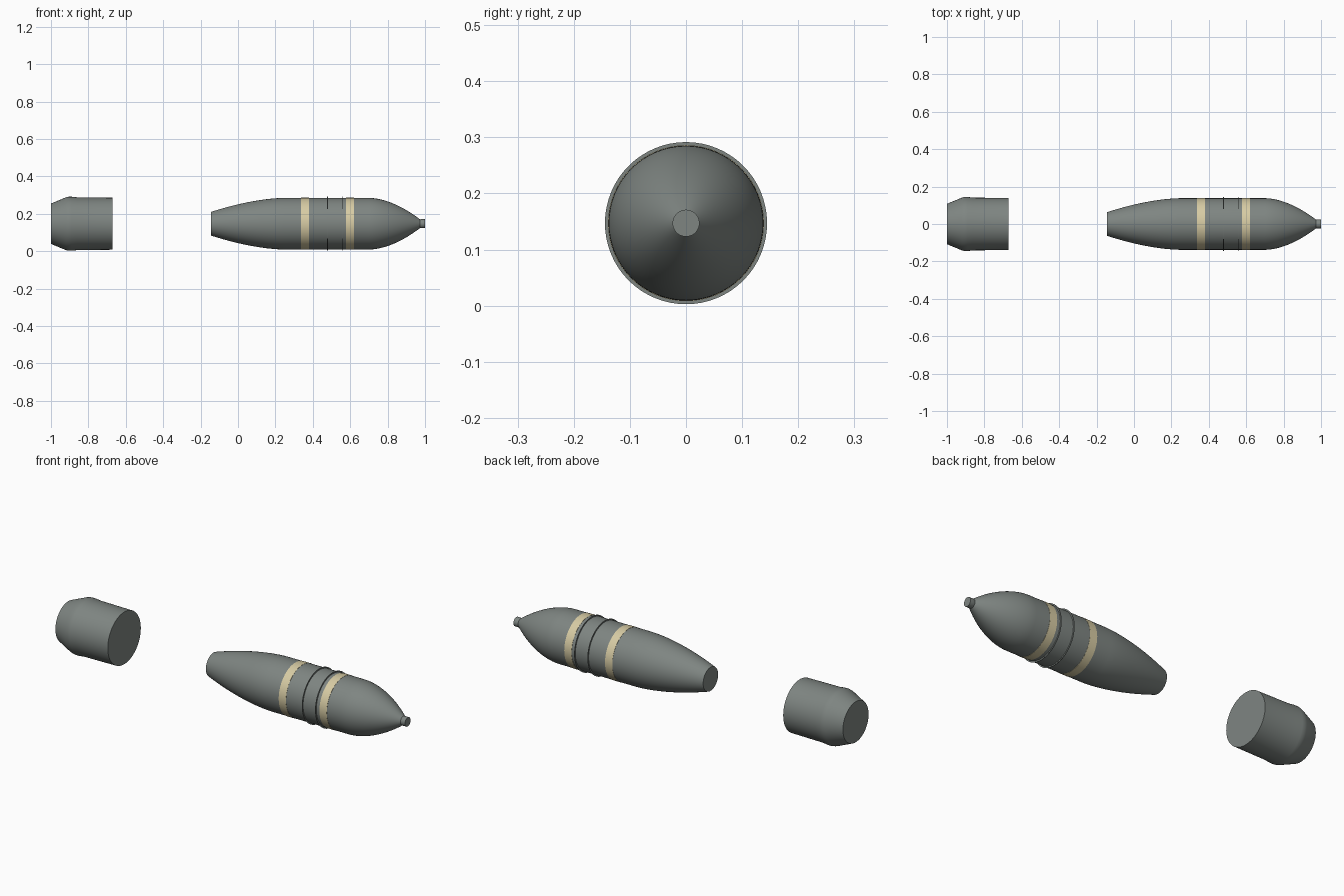
import bpy, bmesh, math

cube = bpy.data.objects.get("Cube")
if cube:
    bpy.data.objects.remove(cube, do_unlink=True)

SIDES = 64
AXIS_Z = 0.147


def material(name, rgb):
    m = bpy.data.materials.new(name)
    m.use_nodes = True
    m.diffuse_color = (*rgb, 1)
    bsdf = m.node_tree.nodes["Principled BSDF"]
    bsdf.inputs["Base Color"].default_value = (*rgb, 1)
    bsdf.inputs["Roughness"].default_value = 0.7
    return m


grey = material("olive grey", (0.21, 0.235, 0.222))
cream = material("cream band", (0.68, 0.60, 0.37))


def lathe(name, profile, mat, closed=False):
    """Revolve (x, radius) points about the long axis; cap both ends unless closed."""
    bm = bmesh.new()
    rings = []
    for x, r in profile:
        rings.append([bm.verts.new((x, r * math.cos(a), AXIS_Z + r * math.sin(a)))
                      for a in (math.tau * i / SIDES for i in range(SIDES))])
    pairs = list(zip(rings, rings[1:] + rings[:1])) if closed else list(zip(rings, rings[1:]))
    for a, b in pairs:
        for i in range(SIDES):
            j = (i + 1) % SIDES
            bm.faces.new((a[i], a[j], b[j], b[i]))
    if not closed:
        bm.faces.new(rings[0])
        bm.faces.new(rings[-1])
    bmesh.ops.recalc_face_normals(bm, faces=bm.faces)
    mesh = bpy.data.meshes.new(name)
    bm.to_mesh(mesh)
    bm.free()
    ob = bpy.data.objects.new(name, mesh)
    bpy.context.collection.objects.link(ob)
    mesh.materials.append(mat)
    bpy.ops.object.select_all(action="DESELECT")
    ob.select_set(True)
    bpy.context.view_layer.objects.active = ob
    bpy.ops.object.shade_smooth_by_angle(angle=math.radians(30))
    return ob


# Shell body: curved boat tail, straight middle, rounded nose
R, TAIL, SHOULDER, NOSE, TIP = 0.138, -0.145, 0.25, 0.70, 0.975
STEPS = 16
tail = [(TAIL + (SHOULDER - TAIL) * t, R - (R - 0.063) * (1 - t) ** 1.7)
        for t in (i / STEPS for i in range(STEPS + 1))]
nose = [(NOSE + (TIP - NOSE) * t, R - (R - 0.022) * t ** 1.8)
        for t in (i / STEPS for i in range(STEPS + 1))]
lathe("shell_body", tail + nose, grey)

# Nose fuze
lathe("nose_fuze", [(0.968, 0.022), (0.975, 0.024), (1.0, 0.024)], grey)

# Painted bands
for name, x in (("rear_band", 0.337), ("front_band", 0.577)):
    lathe(name, [(x, R - 0.003), (x, R + 0.001), (x + 0.043, R + 0.001), (x + 0.043, R - 0.003)],
          cream, closed=True)

# Thin driving rings between the bands
for name, x in (("rear_driving_ring", 0.477), ("front_driving_ring", 0.555)):
    lathe(name, [(x, R - 0.003), (x, 0.1445), (x + 0.003, 0.1445), (x + 0.003, R - 0.003)],
          grey, closed=True)

# Separate base cup with a tapered rear
lathe("base_cup", [(-1.0, 0.108), (-0.92, 0.141), (-0.905, 0.1445), (-0.89, 0.1445),
                   (-0.86, 0.141), (-0.67, 0.139)], grey)
